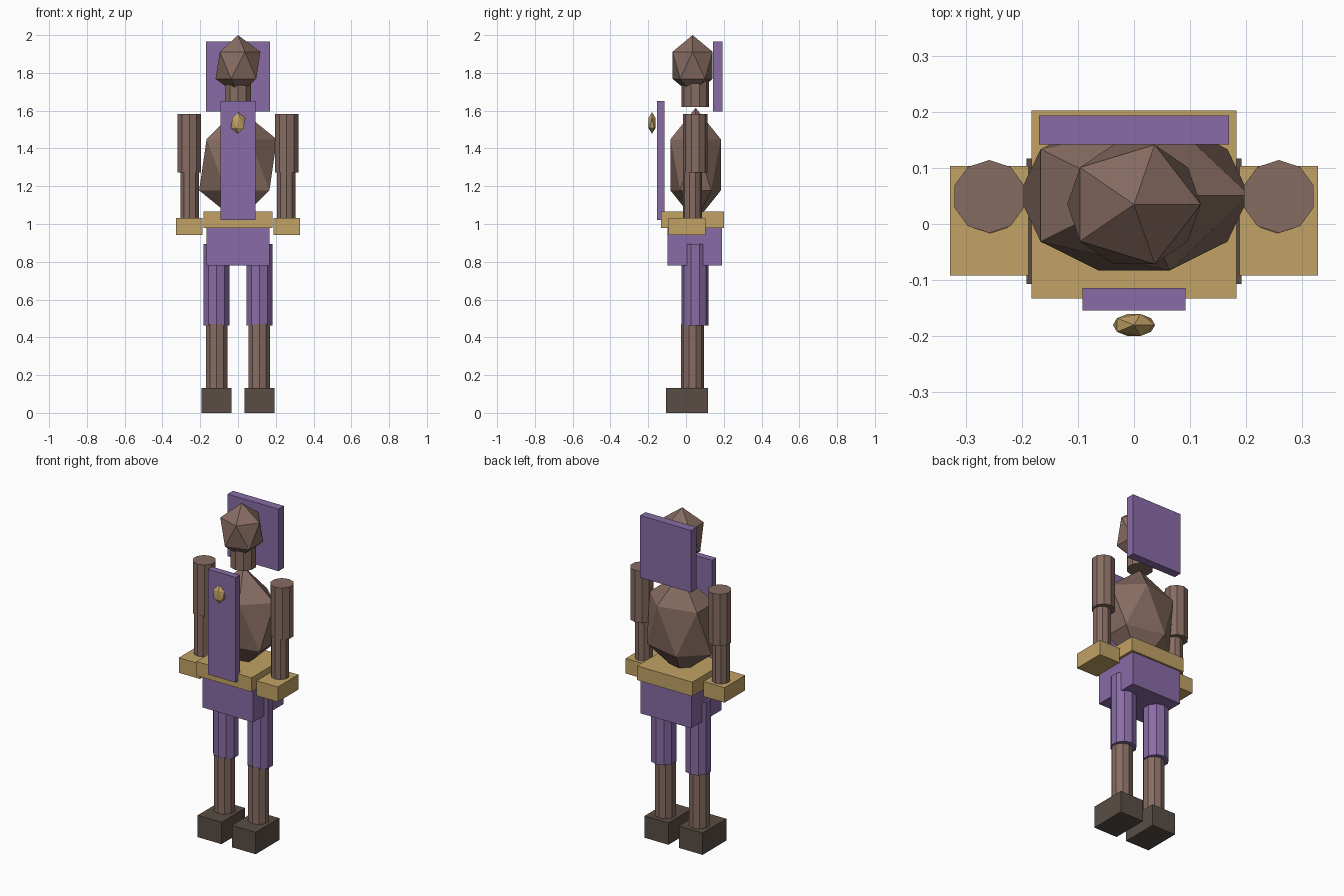
import bpy

if "Cube" in bpy.data.objects:
    bpy.data.objects.remove(bpy.data.objects["Cube"])


def material(name, rgb):
    m = bpy.data.materials.new(name)
    m.diffuse_color = (*rgb, 1)
    m.use_nodes = True
    m.node_tree.nodes["Principled BSDF"].inputs["Base Color"].default_value = m.diffuse_color
    return m


skin = material("brown", (0.24, 0.15, 0.12))
cloth = material("purple", (0.25, 0.15, 0.38))
gold = material("gold", (0.54, 0.36, 0.13))
leather = material("dark", (0.10, 0.075, 0.06))


def finish(name, mat):
    ob = bpy.context.object
    ob.name = name
    ob.data.materials.append(mat)
    return ob


def box(name, mat, x, y, z):
    """Box from (min, max) ranges."""
    bpy.ops.mesh.primitive_cube_add(size=1, location=[(a + b) / 2 for a, b in (x, y, z)])
    ob = finish(name, mat)
    ob.scale = [b - a for a, b in (x, y, z)]


def tube(name, mat, x, y, r, z):
    """Ten-sided upright cylinder."""
    bpy.ops.mesh.primitive_cylinder_add(vertices=10, radius=r, depth=z[1] - z[0],
                                        location=(x, y, (z[0] + z[1]) / 2))
    finish(name, mat)


def ball(name, mat, centre, radii):
    """Stretched icosahedron."""
    bpy.ops.mesh.primitive_ico_sphere_add(subdivisions=1, radius=1, location=centre)
    finish(name, mat).scale = radii


# Head, neck and torso
ball("head", skin, (0, 0.035, 1.84), (0.133, 0.125, 0.16))
tube("neck", skin, 0, 0.049, 0.073, (1.62, 1.76))
ball("torso", skin, (0, 0.051, 1.313), (0.23, 0.157, 0.302))

# Clothing panels and ornaments
box("hood_panel", cloth, (-0.169, 0.169), (0.142, 0.193), (1.595, 1.967))
box("chest_panel", cloth, (-0.092, 0.092), (-0.154, -0.114), (1.02, 1.65))
ball("brooch", gold, (0, -0.18, 1.535), (0.042, 0.023, 0.057))
box("belt", gold, (-0.183, 0.183), (-0.133, 0.202), (0.98, 1.065))
box("hips", cloth, (-0.168, 0.168), (-0.097, 0.19), (0.78, 1.0))

# Limbs on both sides
for side, s in (("left", 1), ("right", -1)):
    tube(side + "_upper_arm", skin, s * 0.258, 0.049, 0.065, (1.273, 1.583))
    tube(side + "_forearm", skin, s * 0.256, 0.034, 0.051, (1.0, 1.28))
    box(side + "_cuff", gold, (s * 0.258 - 0.07, s * 0.258 + 0.07), (-0.092, 0.103), (0.943, 1.033))
    tube(side + "_thigh", cloth, s * 0.114, 0.048, 0.072, (0.462, 0.895))
    tube(side + "_shin", skin, s * 0.113, 0.034, 0.06, (0.10, 0.47))
    box(side + "_foot", leather, (s * 0.113 - 0.079, s * 0.113 + 0.079), (-0.107, 0.117), (0, 0.131))
